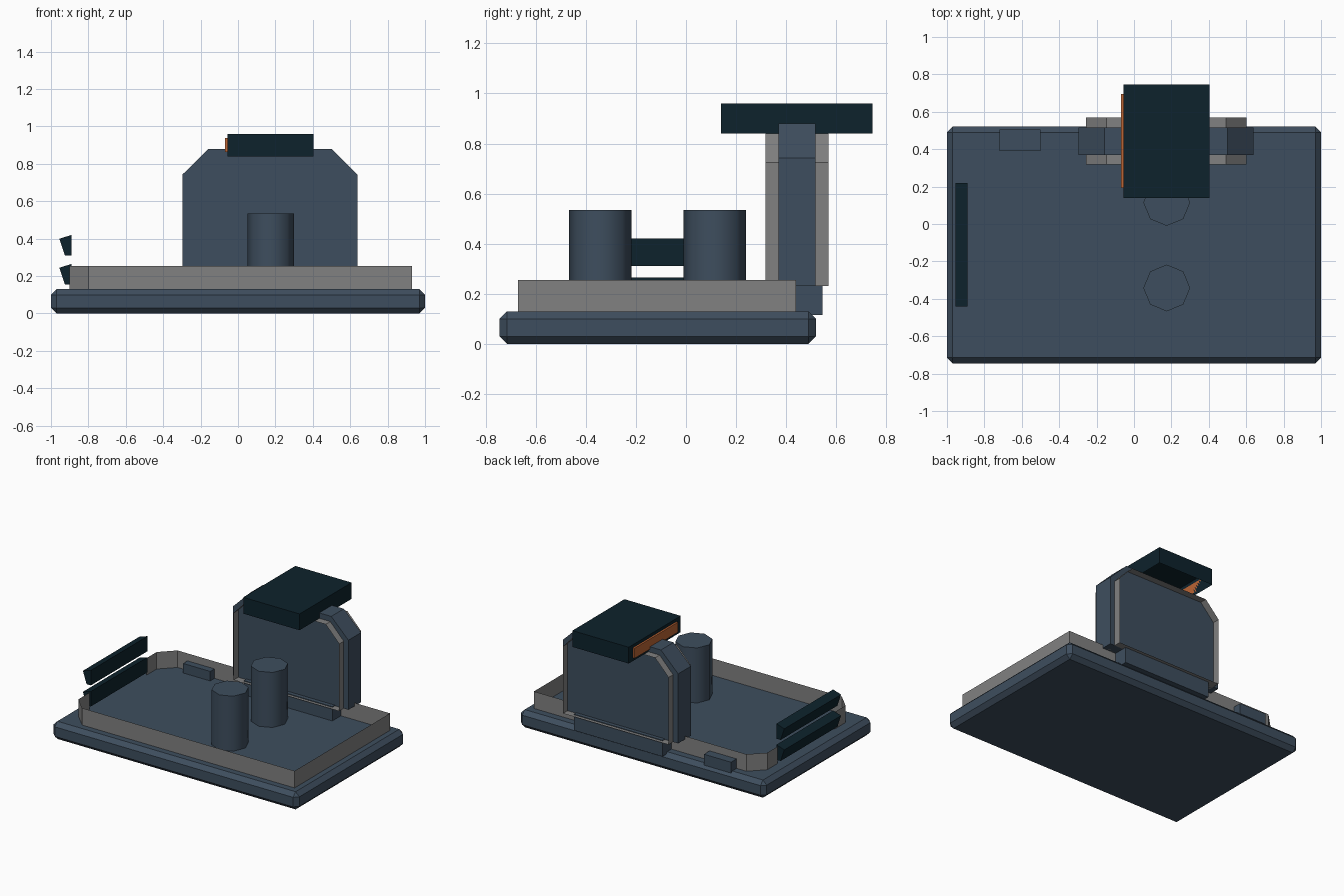
import bpy, bmesh
from mathutils import Vector

old = bpy.data.objects.get("Cube")
if old:
    bpy.data.objects.remove(old, do_unlink=True)


def material(name, rgb):
    m = bpy.data.materials.new(name)
    m.use_nodes = True
    m.diffuse_color = (*rgb, 1)
    m.node_tree.nodes["Principled BSDF"].inputs["Base Color"].default_value = (*rgb, 1)
    return m


slate = material("slate blue", (0.048, 0.076, 0.112))
navy = material("dark navy", (0.004, 0.016, 0.025))
grey = material("mid grey", (0.22, 0.22, 0.22))
orange = material("burnt orange", (0.5, 0.13, 0.035))


def finish(name, bm, mat):
    mesh = bpy.data.meshes.new(name)
    bm.to_mesh(mesh)
    bm.free()
    mesh.materials.append(mat)
    ob = bpy.data.objects.new(name, mesh)
    bpy.context.collection.objects.link(ob)
    return ob


def box(name, lo, hi, mat, bevel=0, open_bottom=False):
    lo, hi = Vector(lo), Vector(hi)
    bm = bmesh.new()
    bmesh.ops.create_cube(bm, size=1)
    for v in bm.verts:
        v.co = (lo + hi) / 2 + v.co * (hi - lo)
    if bevel:
        bmesh.ops.bevel(bm, geom=bm.edges[:], offset=bevel, segments=1, affect='EDGES')
    if open_bottom:
        bm.normal_update()
        under = [f for f in bm.faces if f.normal.z < -0.9]
        bmesh.ops.delete(bm, geom=under, context='FACES_ONLY')
    return finish(name, bm, mat)


def strip(name, path, offset, mat, closed=False, caps=False):
    """Sweep a path along an offset, as an open sheet or a capped prism."""
    bm = bmesh.new()
    a = [bm.verts.new(p) for p in path]
    b = [bm.verts.new(Vector(p) + Vector(offset)) for p in path]
    n = len(path)
    for i in range(n if closed else n - 1):
        j = (i + 1) % n
        bm.faces.new((a[i], a[j], b[j], b[i]))
    if caps:
        bm.faces.new(a)
        bm.faces.new(b[::-1])
    bmesh.ops.recalc_face_normals(bm, faces=bm.faces[:])
    return finish(name, bm, mat)


def tower_outline(x0, x1, z1, cut_x, cut_z, y):
    """Upright panel outline with clipped top corners."""
    z0 = 0.23
    pts = [(x0, z0), (x1, z0), (x1, z1 - cut_z), (x1 - cut_x, z1),
           (x0 + cut_x, z1), (x0, z1 - cut_z)]
    return [(x, y, z) for x, z in pts]


# Bevelled base slab
box("base", (-1, -0.745, 0), (1, 0.52, 0.13), slate, bevel=0.03)

# Thin perimeter wall, open at the slats
wall = [(-0.9, 0.22), (-0.9, 0.34), (-0.8, 0.44), (0.93, 0.44),
        (0.93, -0.67), (-0.8, -0.67), (-0.9, -0.57), (-0.9, -0.44)]
strip("perimeter_wall", [(x, y, 0.125) for x, y in wall], (0, 0, 0.13), grey)

# Two posts
for name, y in (("front_post", -0.342), ("rear_post", 0.115)):
    bm = bmesh.new()
    bmesh.ops.create_cone(bm, cap_ends=True, segments=8, radius1=0.125,
                          radius2=0.125, depth=0.41)
    bmesh.ops.translate(bm, verts=bm.verts[:], vec=(0.175, y, 0.33))
    for f in bm.faces:
        f.smooth = abs(f.normal.z) < 0.5
    for e in bm.edges:
        e.smooth = e.calc_face_angle(0) < 1.0
    finish(name, bm, slate)

# Rear tower with a grey rim standing proud on both sides
strip("tower", tower_outline(-0.298, 0.64, 0.88, 0.14, 0.138, 0.37),
      (0, 0.147, 0), slate, closed=True, caps=True)
strip("tower_rim", tower_outline(-0.257, 0.602, 0.84, 0.11, 0.115, 0.317),
      (0, 0.253, 0), grey, closed=True)
box("tower_foot", (-0.19, 0.34, 0.115), (0.53, 0.545, 0.235), slate)

# Small block on the rear wall
box("rear_block", (-0.72, 0.39, 0.12), (-0.5, 0.505, 0.2), slate)

# Hollow hood with an orange panel
box("hood", (-0.055, 0.14, 0.84), (0.403, 0.745, 0.96), navy, open_bottom=True)
box("hood_panel", (-0.069, 0.193, 0.863), (-0.055, 0.695, 0.937), orange)

# Two slanted slats on the side
for name, z in (("lower_slat", 0.155), ("upper_slat", 0.31)):
    profile = [(-0.925, z), (-0.89, z), (-0.89, z + 0.11), (-0.955, z + 0.09)]
    strip(name, [(x, -0.44, h) for x, h in profile], (0, 0.66, 0), navy,
          closed=True, caps=True)
